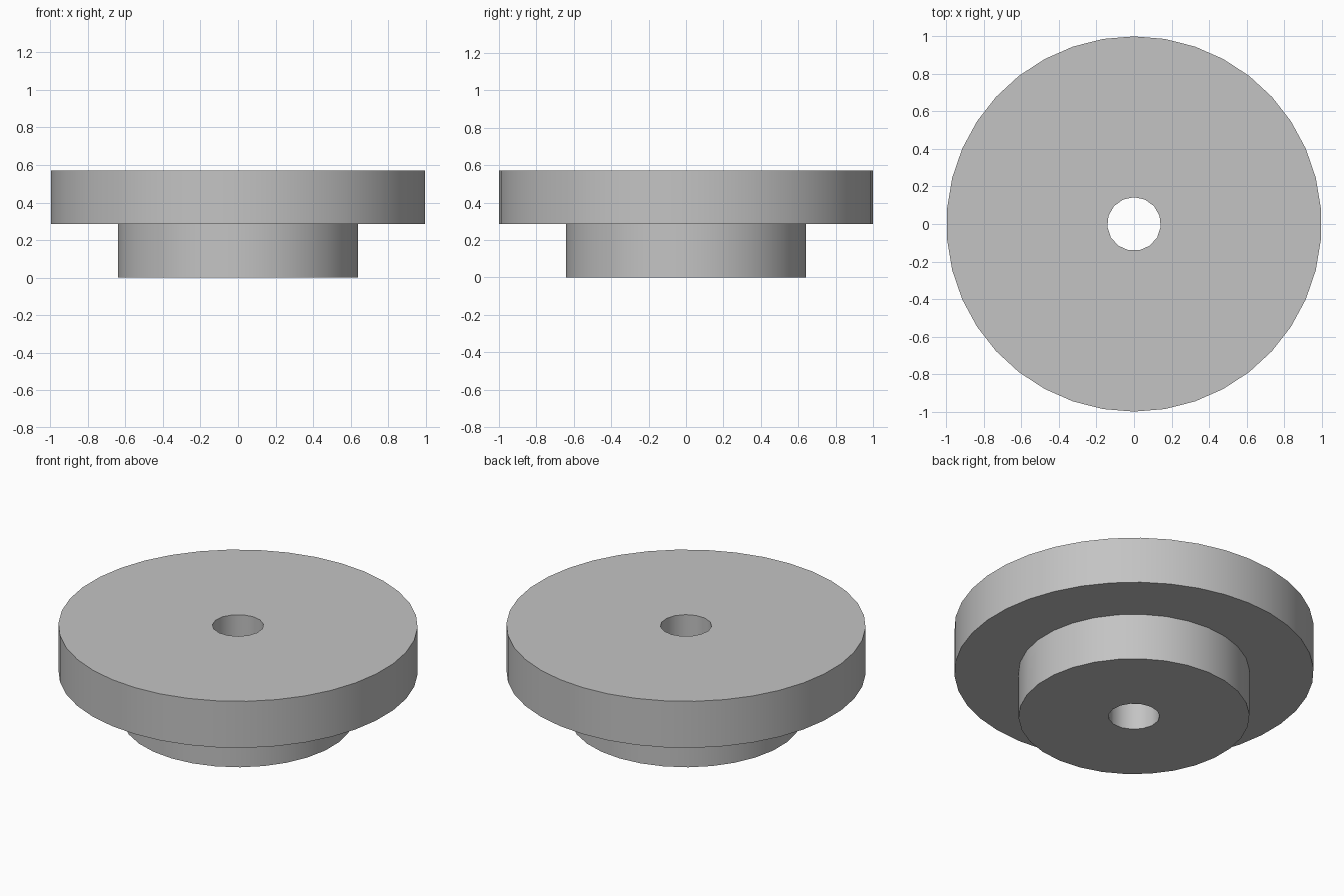
import bpy
import math

cube = bpy.data.objects.get("Cube")
if cube:
    bpy.data.objects.remove(cube, do_unlink=True)

# Proportions are in units of one seventh of the flange radius
UNIT = 1 / 7

grey = bpy.data.materials.new("plain grey")
grey.use_nodes = True
colour = (0.55, 0.55, 0.55, 1)
grey.diffuse_color = colour
grey.node_tree.nodes["Principled BSDF"].inputs["Base Color"].default_value = colour


def cylinder(name, sides, radius, bottom, top):
    bpy.ops.mesh.primitive_cylinder_add(
        vertices=sides, radius=radius * UNIT, depth=(top - bottom) * UNIT,
        location=(0, 0, (top + bottom) / 2 * UNIT))
    obj = bpy.context.object
    obj.name = name
    obj.data.materials.append(grey)
    return obj


def combine(target, other, operation):
    mod = target.modifiers.new(operation.title(), 'BOOLEAN')
    mod.operation = operation
    mod.solver = 'EXACT'
    mod.object = other
    bpy.context.view_layer.objects.active = target
    bpy.ops.object.modifier_apply(modifier=mod.name)
    bpy.data.objects.remove(other, do_unlink=True)


# Wide flange on a narrower hub, with a bore through both
wheel = cylinder("flanged_wheel", 38, 7, 2, 4)
hub = cylinder("hub", 30, 4.5, 0, 3)
combine(wheel, hub, 'UNION')
bore = cylinder("bore_cutter", 15, 1, -1, 5)
bore.hide_render = True
combine(wheel, bore, 'DIFFERENCE')

# Smooth round walls, crisp rims
bpy.ops.object.select_all(action='DESELECT')
wheel.select_set(True)
bpy.context.view_layer.objects.active = wheel
bpy.ops.object.shade_smooth_by_angle(angle=math.radians(35))
